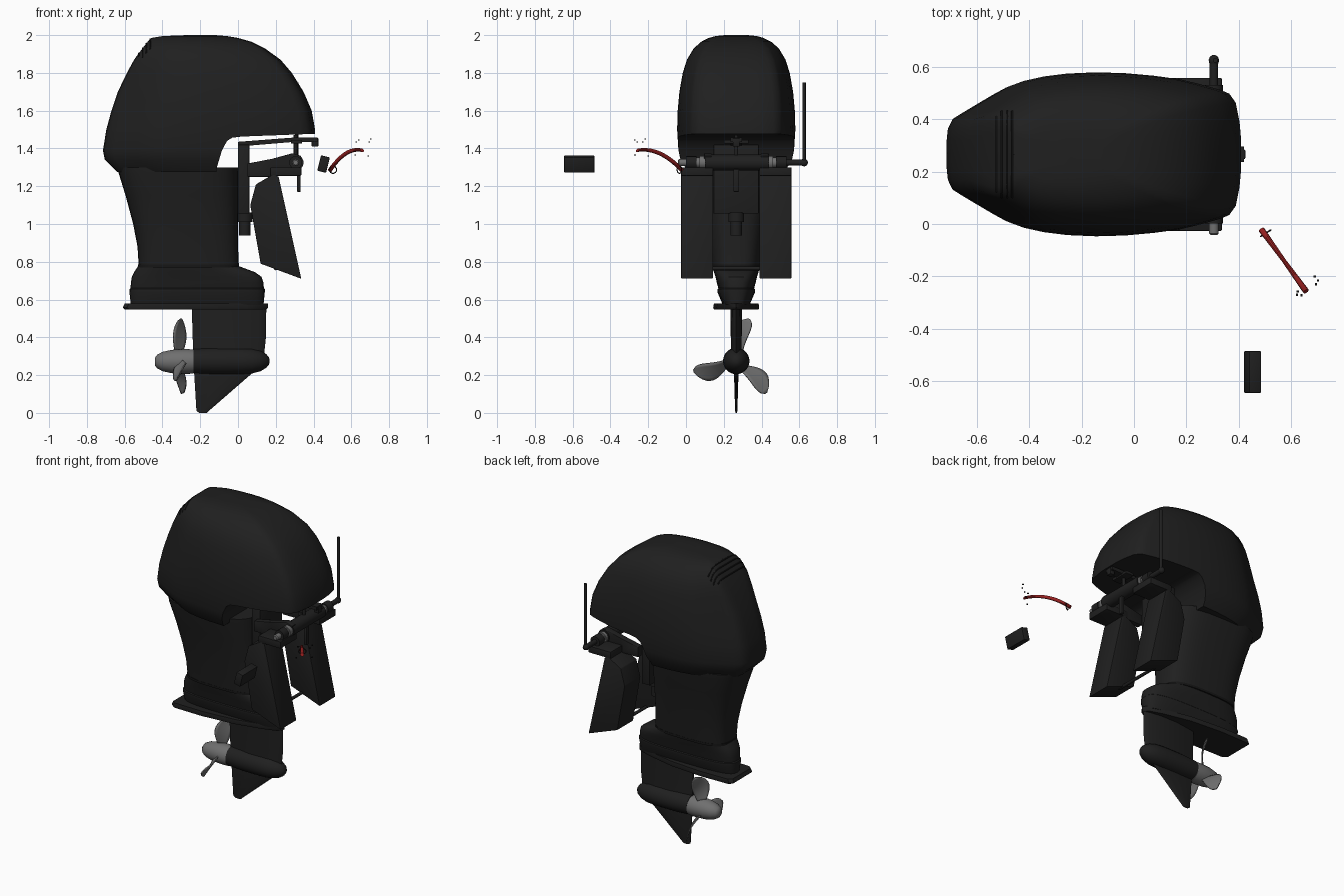
import bpy, bmesh, math
from mathutils import Vector, Matrix

if "Cube" in bpy.data.objects:
    bpy.data.objects.remove(bpy.data.objects["Cube"])

CY = 0.266  # centre plane of the motor


def material(name, col):
    m = bpy.data.materials.new(name)
    m.use_nodes = True
    m.diffuse_color = (*col, 1)
    m.node_tree.nodes["Principled BSDF"].inputs["Base Color"].default_value = (*col, 1)
    return m


BLACK = material("body black", (0.014, 0.014, 0.014))
DARK = material("trim black", (0.008, 0.008, 0.008))
GREY = material("metal grey", (0.16, 0.16, 0.16))
RED = material("cord red", (0.3, 0.014, 0.014))


def finish(name, bm, mat, angle=35):
    bmesh.ops.recalc_face_normals(bm, faces=bm.faces)
    me = bpy.data.meshes.new(name)
    bm.to_mesh(me)
    bm.free()
    ob = bpy.data.objects.new(name, me)
    bpy.context.collection.objects.link(ob)
    me.materials.append(mat)
    smooth(ob, angle)
    return ob


def smooth(ob, angle=35):
    bpy.ops.object.select_all(action='DESELECT')
    ob.select_set(True)
    bpy.context.view_layer.objects.active = ob
    bpy.ops.object.shade_smooth_by_angle(angle=math.radians(angle))


def skin(bm, loops):
    """Bridge matching loops of points and cap both ends."""
    rows = [[bm.verts.new(p) for p in loop] for loop in loops]
    n = len(rows[0])
    for a, b in zip(rows, rows[1:]):
        for i in range(n):
            j = (i + 1) % n
            bm.faces.new((a[i], a[j], b[j], b[i]))
    bm.faces.new(rows[0])
    bm.faces.new(rows[-1])


def loft(name, rings, half, mat=BLACK, blunt=lambda z: 1):
    """Rings are (z, x back, x front, half width); half is one side of the outline.
    blunt(z) is a power under 1 that squares off the back end."""
    bm = bmesh.new()
    loops = []
    for z, a, b, w in rings:
        side = [(a + (b - a) * u, w * (h ** blunt(z) if u < .4 else h)) for u, h in half]
        loops.append([(x, CY + y, z) for x, y in side]
                     + [(x, CY - y, z) for x, y in reversed(side) if y > 0])
    skin(bm, loops)
    return finish(name, bm, mat)


def prism(name, pts, y0, y1, mat=BLACK, bevel=0.0):
    bm = bmesh.new()
    skin(bm, [[(x, y, z) for x, z in pts] for y in (y0, y1)])
    if bevel:
        bmesh.ops.bevel(bm, geom=bm.edges[:], offset=bevel, segments=2,
                        affect='EDGES', profile=0.5)
    return finish(name, bm, mat)


def box(name, x0, x1, y0, y1, z0, z1, mat=BLACK, bevel=0.004):
    return prism(name, [(x0, z0), (x1, z0), (x1, z1), (x0, z1)], y0, y1, mat, bevel)


def lathe(name, start, axis, profile, mat=BLACK, seg=28):
    """Revolve (distance, radius) pairs about an axis from a start point."""
    rot = Vector((0, 0, 1)).rotation_difference(Vector(axis)).to_matrix()
    bm = bmesh.new()
    ring = [2 * math.pi * i / seg for i in range(seg)]
    skin(bm, [[Vector(start) + rot @ Vector((r * math.cos(t), r * math.sin(t), d))
               for t in ring] for d, r in profile])
    return finish(name, bm, mat, 40)


def rod(name, a, b, r, mat=BLACK, seg=16):
    d = Vector(b) - Vector(a)
    return lathe(name, a, d.normalized(), [(0, r), (d.length, r)], mat, seg)


def curve(name, pts, r, mat, cyclic=False):
    cu = bpy.data.curves.new(name, 'CURVE')
    cu.dimensions = '3D'
    cu.bevel_depth = r
    cu.bevel_resolution = 2
    cu.use_fill_caps = True
    sp = cu.splines.new('POLY')
    sp.points.add(len(pts) - 1)
    for q, p in zip(sp.points, pts):
        q.co = (*p, 1)
    sp.use_cyclic_u = cyclic
    cu.materials.append(mat)
    ob = bpy.data.objects.new(name, cu)
    bpy.context.collection.objects.link(ob)


# Engine cowl, with a notch cut out under the front
cowl_half = [(0, 0), (0, .18), (.004, .32), (.02, .44), (.05, .51), (.1, .62), (.16, .75),
             (.2, .83), (.25, .895), (.32, .95), (.4, .985), (.5, 1), (.6, .99), (.7, .958),
             (.79, .915), (.86, .855), (.93, .785), (.96, .74), (.982, .63), (.995, .4),
             (1, .2), (1, 0)]
cowl = loft("engine_cowl", [
    (1.275, -.64, .41, .255), (1.34, -.705, .41, .295), (1.39, -.715, .41, .306),
    (1.5, -.697, .408, .313), (1.6, -.67, .39, .31), (1.7, -.636, .347, .301),
    (1.8, -.588, .285, .283), (1.87, -.55, .225, .261), (1.93, -.506, .142, .225),
    (1.965, -.478, .07, .185), (1.985, -.458, .0, .145), (1.995, -.4, -.06, .11),
    (2.0, -.27, -.12, .06)], cowl_half, blunt=lambda z: 1 - .5 * min(max((z - 1.72) / .22, 0), 1))
cutter = prism("notch_cutter", [(-.12, 1.2), (-.112, 1.3), (-.085, 1.39), (-.058, 1.44),
                                (-.03, 1.457), (.02, 1.463), (.6, 1.485), (.6, 1.2)], -.5, 1)
mod = cowl.modifiers.new("notch", 'BOOLEAN')
mod.operation = 'DIFFERENCE'
mod.solver = 'EXACT'
mod.object = cutter
bpy.context.view_layer.objects.active = cowl
bpy.ops.object.modifier_apply(modifier="notch")
bpy.data.objects.remove(cutter)
smooth(cowl)

# Air vent lines laid on the rear shoulder
bpy.context.view_layer.update()
for i in range(4):
    x = -.525 + .02 * i
    line = []
    for k in range(17):
        y = CY + (k / 8 - 1) * .165
        hit, loc, normal, face = cowl.ray_cast((x, y, 3), (0, 0, -1))
        if hit and loc.z > 1.86:
            line.append(loc)
    curve("vent_line", line, .004, DARK)

# Mid leg, skirt and splash plate
oval = [(.5 - .5 * math.copysign(abs(math.cos(t)) ** .65, math.cos(t)),
         abs(math.sin(t)) ** .65) for t in [math.pi * i / 16 for i in range(16)]] + [(1, 0)]
loft("mid_leg", [(1.3, -.637, 0, .215), (1.27, -.632, 0, .212), (1.15, -.595, 0, .185),
                 (1.0, -.555, 0, .16), (.88, -.532, 0, .143), (.77, -.525, .005, .13)], oval)
loft("leg_seam", [(.785, -.53, .005, .133), (.77, -.53, .005, .133)], oval, DARK)
loft("skirt", [(.775, -.53, .01, .125), (.745, -.55, .09, .118), (.72, -.562, .125, .11),
               (.69, -.567, .135, .103), (.66, -.569, .137, .095), (.655, -.575, .142, .1),
               (.64, -.575, .142, .1), (.57, -.567, .135, .07)], oval)
plate_half = [(0, 0), (0, .8), (.03, .97), (.3, 1), (.6, .85), (.85, .5), (.97, .25), (1, 0)]
loft("splash_plate", [(.548, -.6, .15, .118), (.558, -.61, .16, .122),
                      (.58, -.6, .16, .118)], plate_half)

# Gearcase strut, torpedo and skeg
foil = [(0, 0), (0, .25), (.15, .6), (.4, 1), (.7, .95), (.9, .6), (.97, .3), (1, 0)]
loft("gearcase_strut", [(.57, -.245, .15, .032), (.4, -.24, .148, .029),
                        (.28, -.235, .135, .029)], foil)
lathe("gearcase_torpedo", (-.235, CY, .275), (1, 0, 0),
      [(0, .064), (.1, .07), (.25, .07), (.31, .066), (.355, .054), (.385, .036),
       (.398, .02), (.402, .008)])
loft("skeg", [(.25, -.235, .12, .014), (.21, -.232, .075, .012), (.01, -.22, -.155, .006),
              (.0, -.205, -.165, .004)], foil)

# Propeller
lathe("propeller_hub", (-.44, CY, .272), (1, 0, 0),
      [(0, .02), (.012, .036), (.04, .051), (.09, .062), (.16, .066), (.205, .064)], GREY)
for ang in (73, 193, 313):
    bm = bmesh.new()
    rows = []
    for k in range(11):
        t = k / 10
        r = .05 + .183 * t
        chord = .04 + .075 * math.sin(math.pi * min(t * .75 + .05, 1))
        chord *= math.sqrt(max(1 - t ** 5, .02))
        pitch = math.radians(-48 + 26 * t)
        row = []
        for j in range(7):
            s = (j / 6 - .5) * chord
            p = Vector((-.315 + s * math.sin(pitch) + .015 * t, r,
                        s * math.cos(pitch) + .025 * math.sin(math.pi * t)))
            row.append(bm.verts.new(Matrix.Rotation(math.radians(ang), 3, 'X') @ p
                                    + Vector((0, CY, .275))))
        rows.append(row)
    for a, b in zip(rows, rows[1:]):
        for j in range(6):
            bm.faces.new((a[j], a[j + 1], b[j + 1], b[j]))
    blade = finish("propeller_blade", bm, GREY)
    sol = blade.modifiers.new("thickness", 'SOLIDIFY')
    sol.thickness = .007
    sol.offset = 0

# Clamp brackets and swivel arms on both sides
clamp = [(.095, 1.21), (.19, 1.265), (.215, 1.25), (.335, .71), (.12, .79), (.065, 1.1)]
arm = [(.05, 1.25), (.05, 1.32), (.18, 1.345), (.29, 1.375), (.335, 1.36), (.325, 1.29),
       (.2, 1.25)]
for side in (-1, 1):
    ya, yb = sorted((CY + side * .123, CY + side * .292))
    prism("clamp_bracket", clamp, ya, yb, BLACK, .004)
    box("clamp_cap", .17, .335, ya, yb, 1.255, 1.3)
    ya, yb = sorted((CY + side * .13, CY + side * .17))
    prism("swivel_arm", arm, ya, yb, BLACK, .004)
    lathe("tilt_tube_collar", (.305, CY + side * .165, 1.325), (0, side, 0),
          [(0, .034), (.03, .034), (.03, .026), (.055, .026)], GREY)
    rod("tilt_tube_end", (.305, CY + side * .21, 1.325), (.305, CY + side * .265, 1.325), .034)
box("swivel_block", 0, .06, CY - .12, CY + .12, 1.055, 1.42)
lathe("swivel_pin", (.035, CY, 1.06), (0, 0, -1), [(0, .042), (.05, .042), (.05, .03), (.12, .03)])
rod("lower_tie_bar", (.2, .1, .765), (.2, .43, .765), .01)

# Tilt tube and steering linkage
rod("tilt_tube", (.305, .1, 1.325), (.305, .44, 1.325), .042, BLACK, 24)
rod("steering_ram", (.305, 0, 1.325), (.305, .62, 1.325), .016)
lathe("ram_tip", (.305, -.042, 1.325), (0, 1, 0), [(0, .012), (.006, .018), (.045, .018)], GREY)
lathe("ball_joint", (.305, .607, 1.325), (0, 1, 0),
      [(0, .012), (.008, .018), (.02, .02), (.032, .015), (.038, .005)])
rod("upright_rod", (.31, .625, 1.32), (.31, .625, 1.75), .009)
prism("steering_arm", [(0, 1.41), (0, 1.435), (.3, 1.458), (.42, 1.458), (.42, 1.435),
                       (.3, 1.435)], CY - .03, CY + .03)
box("steering_yoke", .39, .425, CY - .018, CY + .018, 1.41, 1.455)
box("steering_cross", .28, .34, CY - .065, CY + .065, 1.425, 1.445)
rod("linkage_pin", (.305, CY, 1.3), (.305, CY, 1.47), .01)
box("tilt_lever", .312, .332, CY - .015, CY + .015, 1.17, 1.29)

# Red safety cord as a tapered flat strap, with its ring and clip pieces
bm = bmesh.new()
loops = []
for k in range(17):
    t = k / 16
    c = Vector((.487 + .17 * t, -.022 - .235 * t, 1.285 + .25 * t - .145 * t * t))
    across = Vector((.81, .58, 0)) * (.008 + .004 * abs(2 * t - 1))
    up = Vector((-.3, .42, .86)) * .011
    loops.append([c + across * math.cos(a) + up * math.sin(a)
                  for a in [math.pi * i / 5 for i in range(10)]])
skin(bm, loops)
finish("safety_cord", bm, RED)
curve("cord_ring", [(.503 + .019 * math.cos(t), -.035 + .012 * math.cos(t),
                     1.287 + .019 * math.sin(t))
                    for t in [math.pi * i / 8 for i in range(16)]], .003, DARK, True)
for x, y, z in ((.625, -.258, 1.435), (.64, -.272, 1.445), (.622, -.27, 1.365),
                (.69, -.2, 1.36), (.702, -.215, 1.45), (.695, -.23, 1.435)):
    box("clip_piece", x - .004, x + .004, y - .004, y + .004, z - .003, z + .003, DARK, 0)

# Loose control box, slightly tilted
tilt = Matrix.Rotation(math.radians(-14), 2)
corners = [tilt @ Vector(p) + Vector((.453, 1.317))
           for p in ((-.024, -.042), (.024, -.042), (.024, .042), (-.024, .042))]
prism("control_box", corners, -.645, -.485, BLACK, .004)
